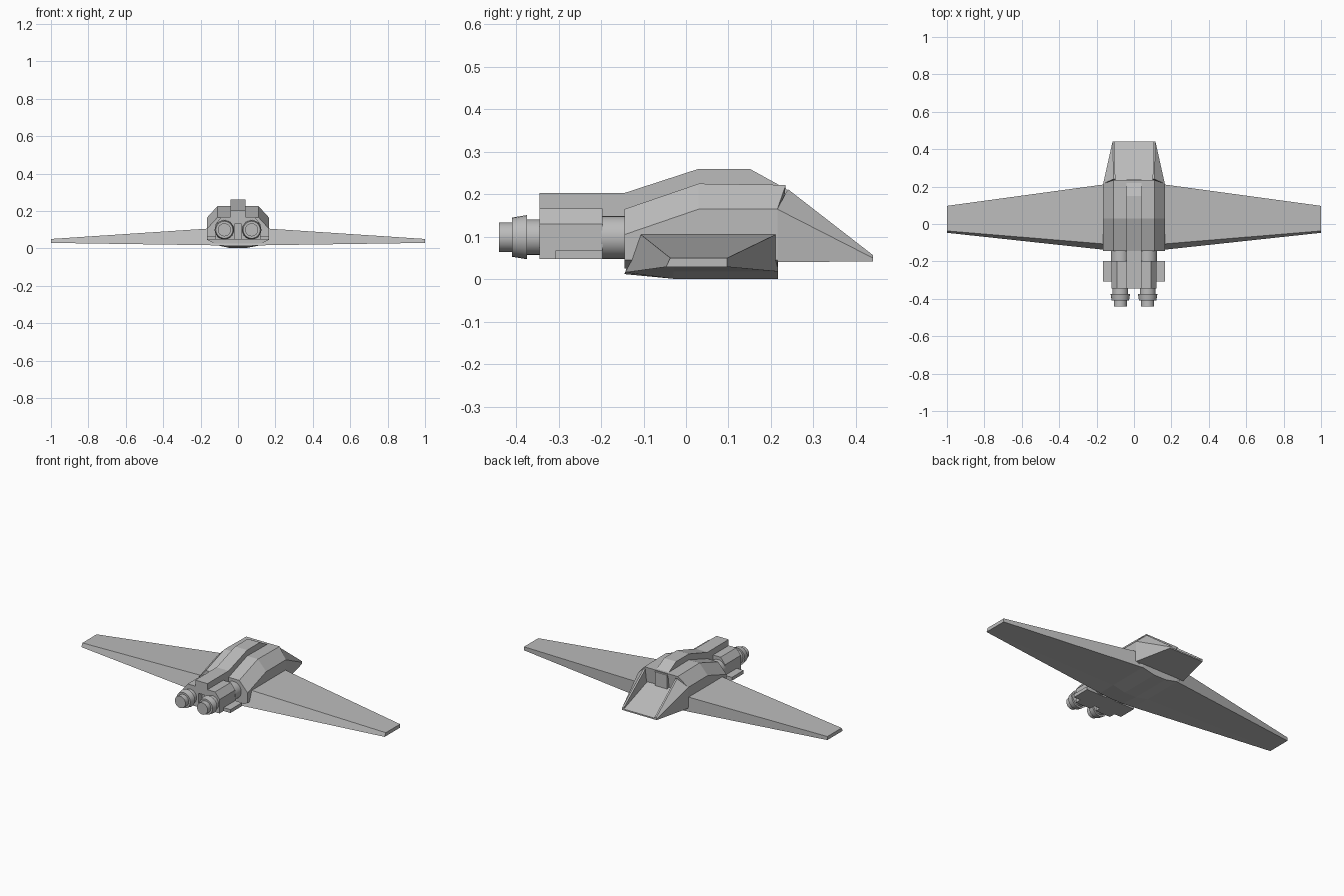
import bpy
import bmesh
import math
from mathutils import Matrix, Vector

cube = bpy.data.objects.get("Cube")
if cube:
    bpy.data.objects.remove(cube, do_unlink=True)

grey = bpy.data.materials.new("hull_grey")
grey.use_nodes = True
grey.diffuse_color = (0.5, 0.5, 0.5, 1)
grey.node_tree.nodes["Principled BSDF"].inputs["Base Color"].default_value = (0.5, 0.5, 0.5, 1)


def finish(name, bm):
    bmesh.ops.recalc_face_normals(bm, faces=bm.faces)
    mesh = bpy.data.meshes.new(name)
    bm.to_mesh(mesh)
    bm.free()
    mesh.materials.append(grey)
    obj = bpy.data.objects.new(name, mesh)
    bpy.context.collection.objects.link(obj)
    return obj


def loft(name, rings):
    """Skin equal-length closed rings and cap both ends."""
    bm = bmesh.new()
    loops = [[bm.verts.new(p) for p in ring] for ring in rings]
    n = len(loops[0])
    for a, b in zip(loops, loops[1:]):
        for i in range(n):
            j = (i + 1) % n
            bm.faces.new((a[i], a[j], b[j], b[i]))
    bm.faces.new(loops[0])
    bm.faces.new(loops[-1])
    return finish(name, bm)


def mirrored(half):
    """Close a right-hand half ring across x = 0."""
    return half + [(-x, y, z) for x, y, z in reversed(half)]


def box(name, x0, x1, y0, y1, z0, z1):
    ring = lambda y: [(x0, y, z0), (x1, y, z0), (x1, y, z1), (x0, y, z1)]
    return loft(name, [ring(y0), ring(y1)])


def turned(name, x, z, profile, sides=24):
    """Revolve (y, radius) steps about an axis along y."""
    rings = []
    for y, r in profile:
        rings.append([(x + r * math.cos(k * math.tau / sides), y,
                       z + r * math.sin(k * math.tau / sides)) for k in range(sides)])
    obj = loft(name, rings)
    bpy.ops.object.select_all(action='DESELECT')
    obj.select_set(True)
    bpy.context.view_layer.objects.active = obj
    bpy.ops.object.shade_smooth_by_angle(angle=math.radians(30))


# Faceted hull
def hull_ring(y, outer, shoulder, lean=0.0):
    return mirrored([(0.125, y, 0.025), (0.165, y, 0.045), (0.165, y, outer),
                     (0.11, y + lean, shoulder)])


loft("hull", [hull_ring(-0.145, 0.105, 0.165), hull_ring(0.03, 0.165, 0.225),
              hull_ring(0.215, 0.165, 0.222, 0.02)])

# Raised spine, running forward over the engine block
spine = [(-0.345, 0.203), (-0.145, 0.203), (0.03, 0.26), (0.15, 0.26), (0.237, 0.212)]
loft("spine", [[(-0.04, y, 0.13), (0.04, y, 0.13), (0.04, y, z), (-0.04, y, z)]
               for y, z in spine])

# One-piece wing with a shallow keel
def wing_ring(x, front, lip, back, top, bottom, mid):
    return [(x, front, bottom), (x, lip, top), (x, back, top),
            (x, back, mid), (x, -0.03, mid)]


tip = (-0.047, -0.037, 0.097, 0.05, 0.029, 0.029)
root = (-0.142, -0.11, 0.217, 0.108, 0.016, 0.018)
keel = (-0.145, -0.11, 0.217, 0.108, 0.012, 0.001)
stations = [(-1, tip), (-0.12, root), (-0.04, keel), (0.04, keel), (0.12, root), (1, tip)]
loft("wing", [wing_ring(x, *section) for x, section in stations])

# Tail ramp sunk between two tapering flanks
loft("tail_ramp", [
    mirrored([(0.107, 0.21, 0.04), (0.107, 0.21, 0.135)]),
    mirrored([(0.107, 0.44, 0.042), (0.107, 0.44, 0.05)])])
for side, s in (("left", 1), ("right", -1)):
    near = [(0.165, 0.215, 0.04), (0.165, 0.215, 0.165), (0.11, 0.24, 0.212),
            (0.1, 0.24, 0.212), (0.1, 0.215, 0.04)]
    far = [(0.115, 0.44, 0.042), (0.115, 0.44, 0.05), (0.112, 0.44, 0.057),
           (0.102, 0.44, 0.057), (0.102, 0.44, 0.042)]
    loft(side + "_tail_flank", [[(s * x, y, z) for x, y, z in ring] for ring in (near, far)])

    # Chamfered engine housing with a side pod
    outline = [(0.02, 0.047), (0.12, 0.047), (0.12, 0.13), (0.09, 0.167), (0.02, 0.167)]
    loft(side + "_engine_housing", [[(s * x, y, z) for x, z in outline]
                                    for y in (-0.345, -0.197)])
    box(side + "_engine_pod", s * 0.1, s * 0.165, -0.307, -0.197, 0.047, 0.067)

    # Rear coupling and stepped nozzle
    turned(side + "_engine_coupling", s * 0.073, 0.099, [(-0.2, 0.05), (-0.13, 0.05)])
    turned(side + "_nozzle", s * 0.073, 0.099,
           [(-0.44, 0.035), (-0.41, 0.035), (-0.41, 0.046), (-0.375, 0.052),
            (-0.375, 0.042), (-0.34, 0.042)])

# Floor joining the two engine housings
box("engine_bridge", -0.03, 0.03, -0.31, -0.13, 0.047, 0.14)
